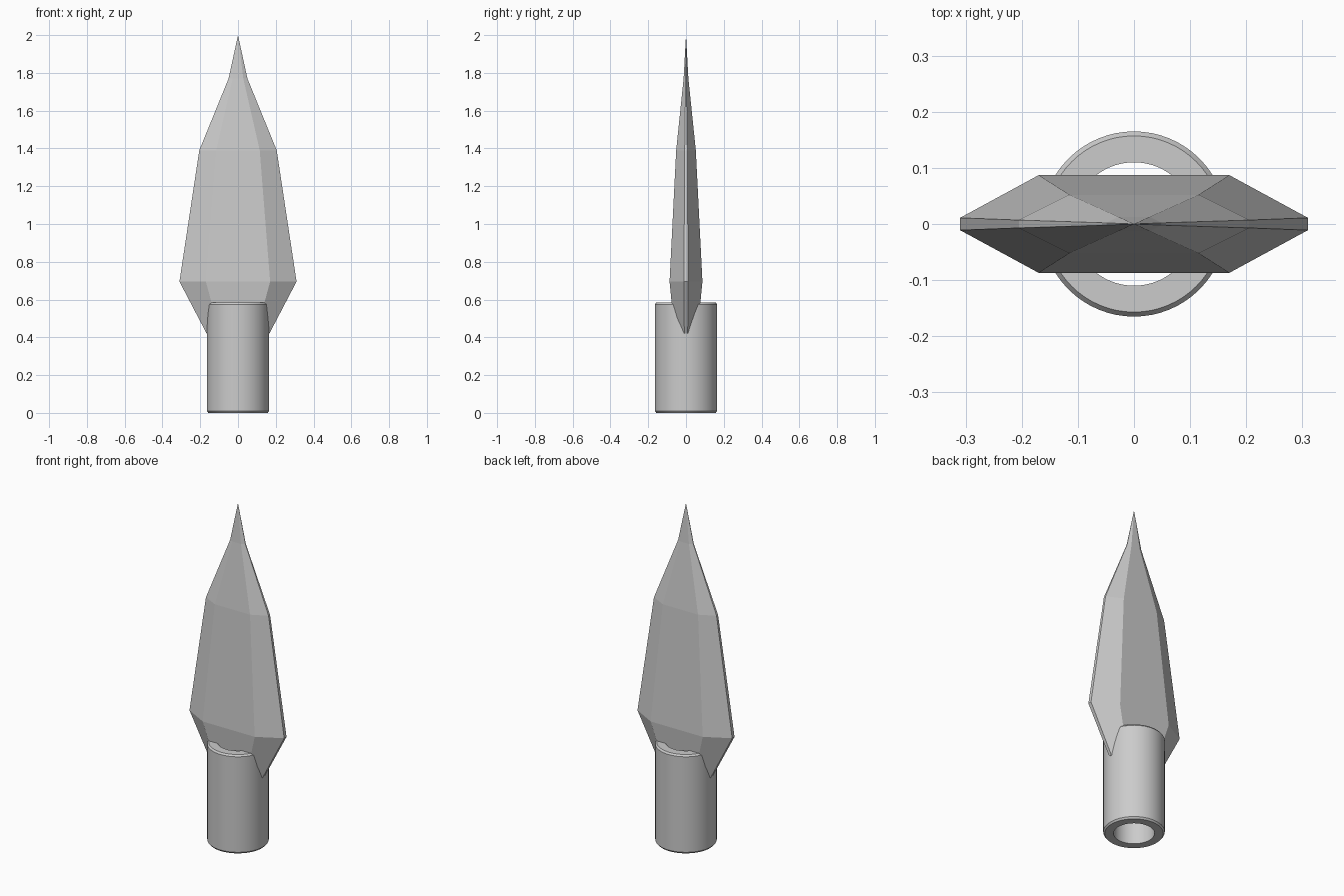
import bpy, bmesh, math

if "Cube" in bpy.data.objects:
    bpy.data.objects.remove(bpy.data.objects["Cube"])

steel = bpy.data.materials.new("grey_steel")
steel.diffuse_color = (0.6, 0.6, 0.6, 1)
steel.use_nodes = True
steel.node_tree.nodes["Principled BSDF"].inputs["Base Color"].default_value = steel.diffuse_color


def finish(name, bm):
    bmesh.ops.recalc_face_normals(bm, faces=bm.faces)
    mesh = bpy.data.meshes.new(name)
    bm.to_mesh(mesh)
    bm.free()
    mesh.materials.append(steel)
    obj = bpy.data.objects.new(name, mesh)
    bpy.context.collection.objects.link(obj)
    return obj


def bridge(bm, a, b):
    n = len(a)
    for i in range(n):
        j = (i + 1) % n
        bm.faces.new((a[i], a[j], b[j], b[i]))


# Socket: open tube with chamfered outer rims, lathed around z
SIDES = 64
profile = [(0.11, 0), (0.157, 0), (0.165, 0.01), (0.165, 0.575),
           (0.157, 0.585), (0.11, 0.585)]
bm = bmesh.new()
rings = []
for r, z in profile:
    angles = [2 * math.pi * i / SIDES for i in range(SIDES)]
    rings.append([bm.verts.new((r * math.cos(t), r * math.sin(t), z)) for t in angles])
for k in range(len(rings)):
    bridge(bm, rings[k], rings[(k + 1) % len(rings)])
socket = finish("socket", bm)
bpy.context.view_layer.objects.active = socket
socket.select_set(True)
bpy.ops.object.shade_smooth_by_angle(angle=math.radians(30))

# Blade: eight-point sections (z, edge x, edge y, ridge x, ridge y) rising to a tip
sections = [(0.42, 0.166, 0.009, 0.096, 0.060),
            (0.695, 0.31, 0.011, 0.17, 0.087),
            (1.39, 0.205, 0.007, 0.115, 0.052),
            (1.77, 0.05, 0.002, 0.028, 0.0127)]
bm = bmesh.new()
rings = []
for z, ex, ey, rx, ry in sections:
    pts = [(ex, -ey), (ex, ey), (rx, ry), (-rx, ry),
           (-ex, ey), (-ex, -ey), (-rx, -ry), (rx, -ry)]
    rings.append([bm.verts.new((x, y, z)) for x, y in pts])
for a, b in zip(rings, rings[1:]):
    bridge(bm, a, b)
bm.faces.new(rings[0])
tip = bm.verts.new((0, 0, 2))
for i in range(8):
    bm.faces.new((rings[-1][i], rings[-1][(i + 1) % 8], tip))
finish("blade", bm)
